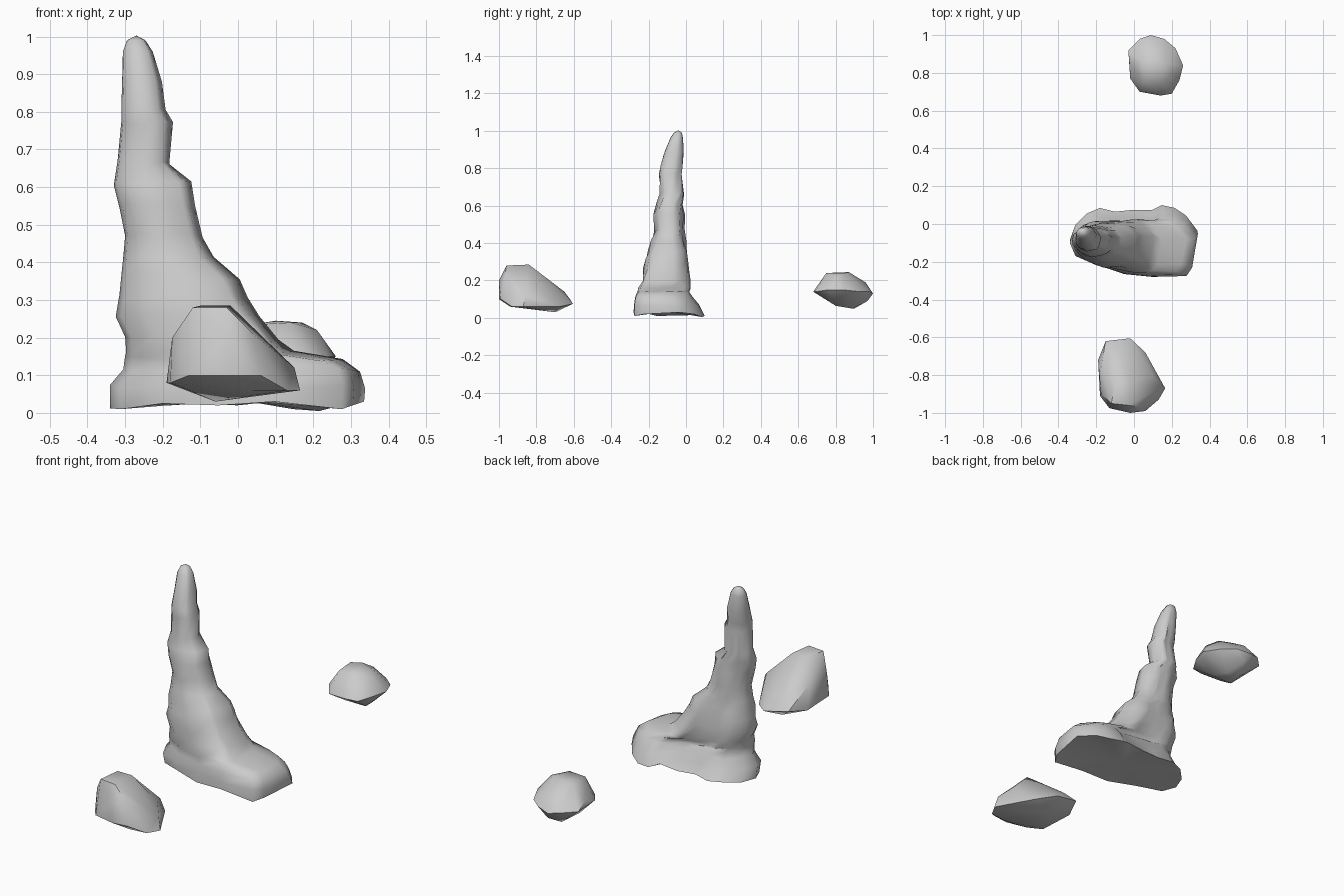
import bpy, bmesh, math, random
random.seed(4)


def finish(bm, name, angle):
    bmesh.ops.recalc_face_normals(bm, faces=bm.faces)
    me = bpy.data.meshes.new(name)
    bm.to_mesh(me)
    bm.free()
    ob = bpy.data.objects.new(name, me)
    bpy.context.collection.objects.link(ob)
    bpy.ops.object.select_all(action='DESELECT')
    ob.select_set(True)
    bpy.context.view_layer.objects.active = ob
    bpy.ops.object.shade_smooth_by_angle(angle=math.radians(angle))
    return ob


def boulder(name, points):
    bm = bmesh.new()
    for p in points:
        bm.verts.new(p)
    res = bmesh.ops.convex_hull(bm, input=bm.verts[:])
    loose = [v for v in bm.verts if not v.link_faces]
    bmesh.ops.delete(bm, geom=loose, context='VERTS')
    return finish(bm, name, 45)


# Rock spire: footprint outline lofted upward, turning into ellipses
outline = [(-.34, -.08), (-.31, -.15), (-.2, -.21), (-.05, -.26), (.1, -.275),
           (.28, -.27), (.31, -.22), (.34, -.03), (.28, .05), (.22, .09),
           (.15, .105), (.1, .08), (0, .08), (-.1, .07), (-.18, .09),
           (-.25, .06), (-.31, 0)]
# z, x min, x max, y min, y max
rings = [(.028, -.34, .335, -.28, .10), (.07, -.34, .338, -.28, .065),
         (.115, -.305, .325, -.27, .04), (.145, -.30, .28, -.255, .025),
         (.16, -.297, .15, -.25, .022), (.20, -.30, .11, -.24, .025),
         (.26, -.325, .06, -.23, .022), (.31, -.315, .03, -.215, .018),
         (.36, -.31, .01, -.205, .01), (.41, -.305, -.06, -.185, -.005),
         (.47, -.30, -.09, -.165, -.01), (.55, -.315, -.11, -.178, -.01),
         (.61, -.33, -.12, -.155, -.02), (.665, -.32, -.18, -.138, -.015),
         (.77, -.31, -.17, -.145, -.022), (.81, -.31, -.19, -.138, -.015),
         (.88, -.308, -.20, -.118, -.012), (.96, -.306, -.225, -.085, -.016),
         (.99, -.295, -.245, -.065, -.022)]
bottom = [.012, .01, .025, .02, .03, .01, .02, .03, .02, .005,
          .01, .03, .02, .025, .02, .02, .012]

bm = bmesh.new()
loft = []
for i, (z, x0, x1, y0, y1) in enumerate(rings):
    t = max(0, min(1, (z - .1) / .3))
    j = .007 if 0 < i < len(rings) - 3 else 0
    ring = []
    for k, (px, py) in enumerate(outline):
        u, v = px / .34, (py + .085) / .19
        d = math.hypot(u, v)
        u, v = u + (u / d - u) * t, v + (v / d - v) * t
        x = (x0 + x1) / 2 + u * (x1 - x0) / 2
        y = (y0 + y1) / 2 + v * (y1 - y0) / 2
        zz = bottom[k] if i == 0 else z + random.uniform(-j, j)
        ring.append(bm.verts.new((x, y + random.uniform(-j, j), zz)))
    loft.append(ring)
n = len(outline)
for a, b in zip(loft, loft[1:]):
    for k in range(n):
        bm.faces.new((a[k], a[(k + 1) % n], b[(k + 1) % n], b[k]))
for ring, co in ((loft[0], (0, -.1, .035)), (loft[-1], (-.27, -.04, 1.003))):
    c = bm.verts.new(co)
    for k in range(n):
        bm.faces.new((ring[k], ring[(k + 1) % n], c))
finish(bm, "rock_spire", 60)

# Front boulder
boulder("front_boulder", [
    (-.12, -.95, .28), (-.03, -.96, .28), (-.1, -.84, .285), (-.02, -.84, .285),
    (-.175, -.9, .2), (-.175, -.76, .2), (-.13, -.975, .1), (-.02, -1, .2),
    (-.02, -1, .1), (.06, -.99, .1), (.04, -.97, .21), (.165, -.87, .06),
    (.13, -.93, .06), (.15, -.86, .12), (.1, -.8, .165), (-.15, -.62, .1),
    (-.02, -.605, .075), (-.1, -.65, .14), (.06, -.68, .06), (-.06, -.7, .03),
    (-.19, -.72, .08), (-.18, -.91, .08), (.04, -.94, .06)])

# Back boulder
boulder("back_boulder", [
    (-.03, .92, .14), (.03, .98, .14), (.09, 1, .13), (.16, .98, .14),
    (.22, .93, .14), (.26, .84, .15), (.24, .76, .15), (.2, .69, .14),
    (.14, .68, .14), (.03, .7, .13), (-.02, .77, .14), (-.025, .86, .17),
    (.05, .75, .235), (.14, .75, .24), (.1, .87, .245), (.17, .85, .24),
    (.04, .86, .235), (.21, .8, .22), (.1, .96, .19), (.08, .9, .05),
    (.15, .89, .05), (.05, .8, .065), (.17, .8, .065), (.11, .97, .09)])
